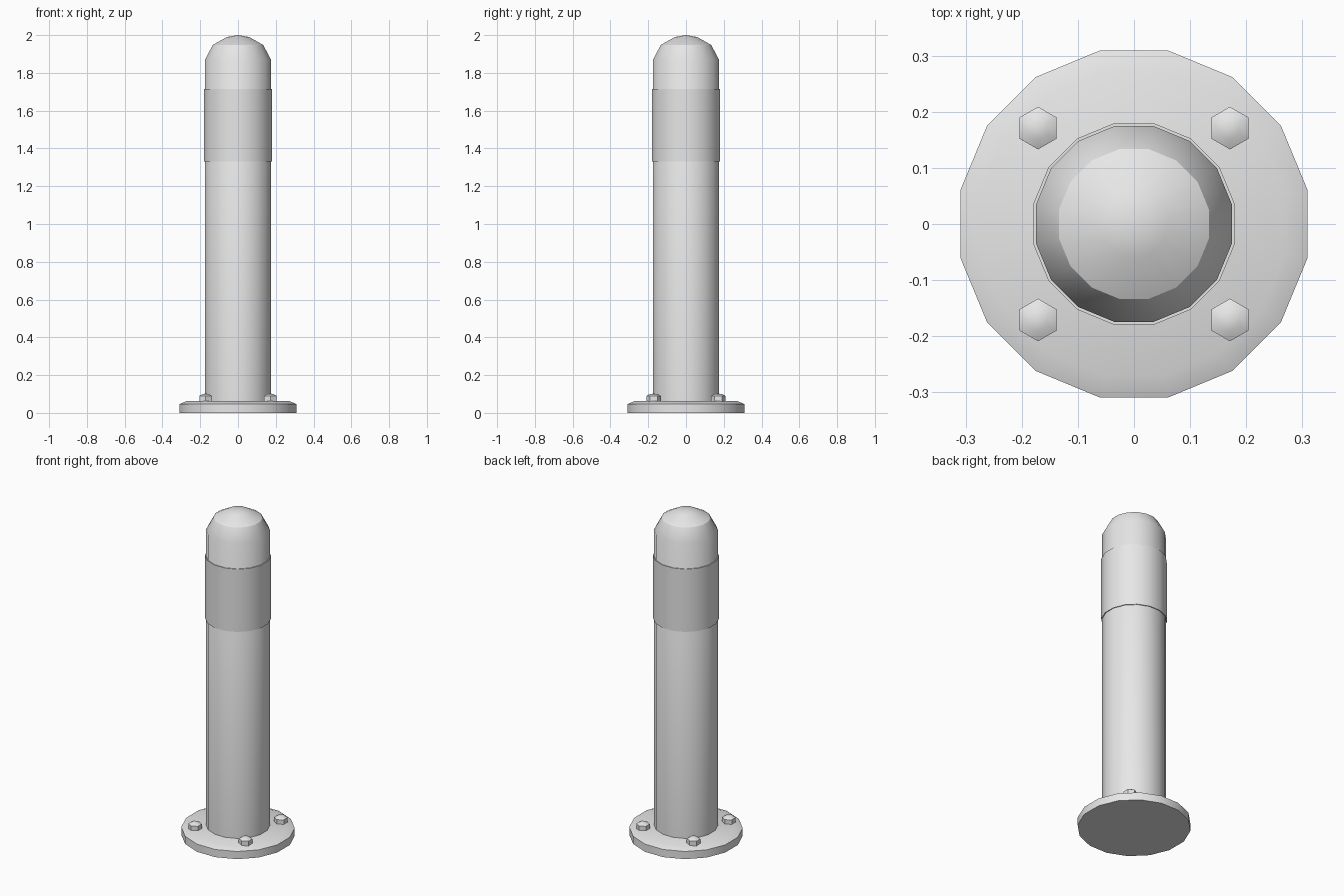
import bpy
import bmesh
from math import cos, sin, pi, radians

cube = bpy.data.objects.get("Cube")
if cube:
    bpy.data.objects.remove(cube, do_unlink=True)

grey = bpy.data.materials.new("light grey metal")
grey.use_nodes = True
grey.diffuse_color = (0.8, 0.8, 0.8, 1)
grey.node_tree.nodes["Principled BSDF"].inputs["Base Color"].default_value = (0.8, 0.8, 0.8, 1)


def lathe(name, profile, sides, location=(0, 0, 0)):
    """Turn a bottom-to-top (radius, height) profile into a closed solid."""
    bm = bmesh.new()
    turn = pi / sides  # half a step, so flat sides face the x axis
    rings = []
    for r, z in profile:
        if r == 0:
            rings.append([bm.verts.new((0, 0, z))] * sides)
        else:
            angles = [turn * (2 * i + 1) for i in range(sides)]
            rings.append([bm.verts.new((r * cos(a), r * sin(a), z)) for a in angles])
    for low, high in zip(rings, rings[1:]):
        for i in range(sides):
            j = (i + 1) % sides
            corners = [low[i], low[j], high[j], high[i]]
            bm.faces.new(list(dict.fromkeys(corners)))
    for ring in (rings[0], rings[-1]):
        if ring[0] is not ring[1]:
            bm.faces.new(ring)
    bmesh.ops.recalc_face_normals(bm, faces=bm.faces)
    mesh = bpy.data.meshes.new(name)
    bm.to_mesh(mesh)
    bm.free()
    mesh.materials.append(grey)
    obj = bpy.data.objects.new(name, mesh)
    obj.location = location
    bpy.context.collection.objects.link(obj)
    bpy.ops.object.select_all(action='DESELECT')
    obj.select_set(True)
    bpy.context.view_layer.objects.active = obj
    bpy.ops.object.shade_smooth_by_angle(angle=radians(32))
    return obj


# Bolted floor flange with a shallow chamfer
lathe("base_flange", [(0.315, 0), (0.315, 0.047), (0.275, 0.063)], 16)

# Post with rounded cap
lathe("post", [(0.178, 0.05), (0.178, 1.87), (0.136, 1.948), (0.06, 1.99), (0, 2.0)], 16)

# Raised sleeve around the upper post
lathe("sleeve_band", [(0.183, 1.33), (0.183, 1.715)], 16)

# Four hexagonal bolts
bolt = [(0.038, 0.055), (0.038, 0.09), (0.02, 0.1), (0, 0.102)]
for side, x in (("left", 0.171), ("right", -0.171)):
    for end, y in (("front", -0.171), ("back", 0.171)):
        lathe(f"bolt_{end}_{side}", bolt, 6, (x, y, 0))
